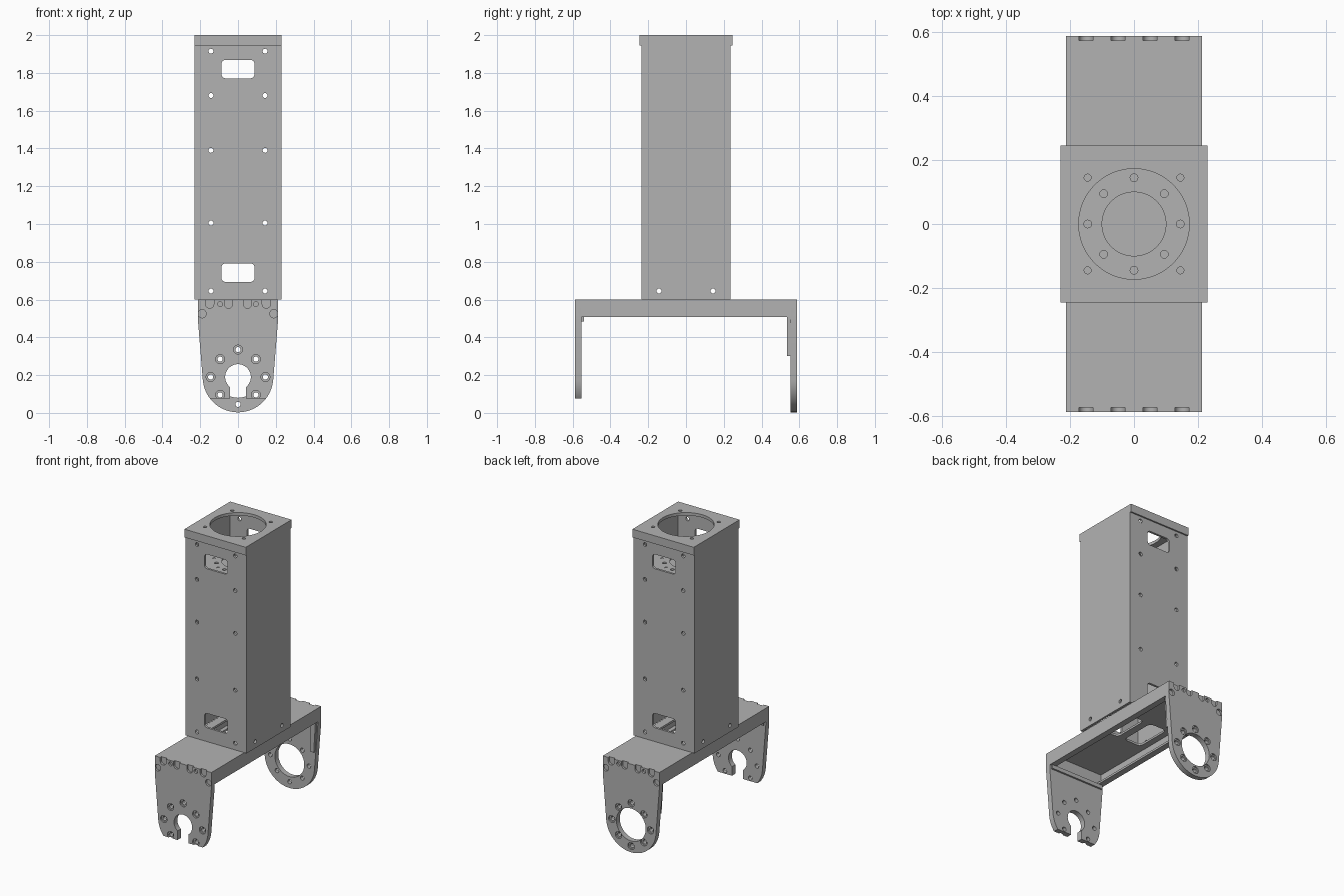
import bpy, bmesh, math
from mathutils import Matrix, Vector

if "Cube" in bpy.data.objects:
    bpy.data.objects.remove(bpy.data.objects["Cube"], do_unlink=True)

GREY = (0.45, 0.45, 0.45, 1)
mat = bpy.data.materials.new("machined grey")
mat.use_nodes = True
mat.diffuse_color = GREY
mat.node_tree.nodes["Principled BSDF"].inputs["Base Color"].default_value = GREY


def box(bm, x0, x1, y0, y1, z0, z1):
    m = Matrix.Translation(((x0 + x1) / 2, (y0 + y1) / 2, (z0 + z1) / 2))
    bmesh.ops.create_cube(bm, size=1, matrix=m @ Matrix.Diagonal((x1 - x0, y1 - y0, z1 - z0, 1)))


def rod(bm, axis, centre, r, length, n=20):
    rot = Vector((0, 0, 1)).rotation_difference(Vector(axis)).to_matrix().to_4x4()
    bmesh.ops.create_cone(bm, cap_ends=True, segments=n, radius1=r, radius2=r,
                          depth=length, matrix=Matrix.Translation(centre) @ rot)


def prism(bm, pts, direction):
    """Extrude a closed outline of 3D points along a direction."""
    f = bm.faces.new([bm.verts.new(p) for p in pts])
    g = bmesh.ops.extrude_face_region(bm, geom=[f])
    bmesh.ops.translate(bm, vec=direction, verts=[v for v in g["geom"] if isinstance(v, bmesh.types.BMVert)])
    bmesh.ops.recalc_face_normals(bm, faces=bm.faces[:])


def rounded(w, h, r):
    """Rounded rectangle outline, centred, as 2D points."""
    out = []
    for k, (sx, sy) in enumerate(((1, 1), (-1, 1), (-1, -1), (1, -1))):
        for i in range(6):
            a = math.pi / 2 * (k + i / 5)
            out.append((sx * (w / 2 - r) + r * math.cos(a), sy * (h / 2 - r) + r * math.sin(a)))
    return out


def make(name, bm):
    me = bpy.data.meshes.new(name)
    bm.to_mesh(me)
    bm.free()
    ob = bpy.data.objects.new(name, me)
    bpy.context.collection.objects.link(ob)
    me.materials.append(mat)
    return ob


def finish(ob, *cutter_meshes):
    """Cut each bmesh out of the part, then shade it."""
    bpy.context.view_layer.objects.active = ob
    for bm in cutter_meshes:
        cutter = make("cutter", bm)
        mod = ob.modifiers.new("cut", "BOOLEAN")
        mod.operation, mod.solver, mod.use_self = "DIFFERENCE", "EXACT", True
        mod.object = cutter
        bpy.ops.object.modifier_apply(modifier=mod.name)
        bpy.data.objects.remove(cutter, do_unlink=True)
    bpy.ops.object.select_all(action="DESELECT")
    ob.select_set(True)
    bpy.ops.object.shade_smooth_by_angle(angle=math.radians(30))


# Hollow square column with two windows and screw holes through front and back
bm = bmesh.new()
box(bm, -0.23, 0.23, -0.235, 0.235, 0.6, 1.985)
column = make("column", bm)
core, holes = bmesh.new(), bmesh.new()
box(core, -0.215, 0.215, -0.22, 0.22, 0.5, 2.1)
for z in (1.82, 0.742):
    prism(holes, [(x, -0.4, z + h) for x, h in rounded(0.175, 0.098, 0.022)], (0, 0.8, 0))
for x in (-0.143, 0.143):
    for z in (1.915, 1.68, 1.39, 1.005, 0.645):
        rod(holes, (0, 1, 0), (x, 0, z), 0.013, 0.8)
    rod(holes, (1, 0, 0), (0, x, 0.645), 0.013, 0.8)
finish(column, core, holes)

# Top cap with a round opening and folded front and back lips
bm = bmesh.new()
box(bm, -0.23, 0.23, -0.245, 0.245, 1.945, 2)
cap = make("top_cap", bm)
inner, holes = bmesh.new(), bmesh.new()
box(inner, -0.4, 0.4, -0.234, 0.234, 1.9, 1.98)
rod(holes, (0, 0, 1), (0, 0, 2), 0.173, 0.2, 64)
for x in (-0.145, 0.145):
    for y in (-0.145, 0.145):
        rod(holes, (0, 0, 1), (x, y, 2), 0.011, 0.2)
finish(cap, inner, holes)

# Mounting plate inside the column, with a shallow round recess
bm = bmesh.new()
box(bm, -0.218, 0.218, -0.223, 0.223, 1.72, 1.75)
plate = make("mounting_plate", bm)
holes = bmesh.new()
rod(holes, (0, 0, 1), (0, 0, 1.75), 0.1, 0.012, 48)
for i in range(8):
    a = i * math.pi / 4
    r = 0.134 if i % 2 else 0.145
    rod(holes, (0, 0, 1), (r * math.cos(a), r * math.sin(a), 1.75), 0.012, 0.03)
for s in (-1, 1):
    for t in (-1, 1):
        rod(holes, (0, 0, 1), (s * 0.145, t * 0.048, 1.75), 0.009, 0.006)
        rod(holes, (0, 0, 1), (s * 0.048, t * 0.145, 1.75), 0.009, 0.006)
finish(plate, holes)

# Lipped channel beam with two slots under the column
bm = bmesh.new()
half = [(0.17, 0.508), (0.212, 0.508), (0.212, 0.6)]
inside = [(0.198, 0.586), (0.198, 0.522), (0.17, 0.522)]
section = half + [(-x, z) for x, z in reversed(half)]
section += [(-x, z) for x, z in reversed(inside)] + inside
prism(bm, [(x, -0.556, z) for x, z in section], (0, 1.108, 0))
beam = make("channel_beam", bm)
slots = bmesh.new()
for s in (-1, 1):
    prism(slots, [(s * 0.09 + x, y, 0.56) for x, y in rounded(0.13, 0.25, 0.03)], (0, 0, 0.1))
finish(beam, slots)

# End brackets: front one has an open keyhole, back one a full round bore
CZ, R = 0.19, 0.187


def bracket(name, side, bottom):
    y_out, y_in = side * 0.588, side * 0.552
    bm = bmesh.new()
    arc = [(R * math.cos(a), CZ + R * math.sin(a))
           for a in (math.radians(-5 - 170 * i / 40) for i in range(41))]
    outline = [(-0.212, 0.49), (-0.212, 0.6), (0.212, 0.6), (0.212, 0.49)] + arc
    prism(bm, [(x, y_out, z) for x, z in outline], (0, y_in - y_out, 0))
    ob = make(name, bm)

    trim, holes, pockets = bmesh.new(), bmesh.new(), bmesh.new()
    if bottom > 0:
        box(trim, -0.4, 0.4, y_out - 0.2, y_out + 0.2, -0.2, bottom)
        box(holes, -0.042, 0.042, y_out - 0.2, y_out + 0.2, -0.1, CZ)
        rod(holes, (0, 1, 0), (0, y_out, CZ), 0.068, 0.4, 48)
    else:
        rod(holes, (0, 1, 0), (0, y_out, CZ), 0.11, 0.4, 64)
    # bolt circle
    for i in range(8):
        a = i * math.pi / 4
        r = 0.134 if i % 2 else 0.145
        if bottom > 0 and i == 6:
            continue
        p = (r * math.cos(a), y_out, CZ + r * math.sin(a))
        rod(holes, (0, 1, 0), p, 0.014, 0.4)
        rod(pockets, (0, 1, 0), p, 0.024, 0.02)
    # fixing screws and scallops on the top edge
    for s in (-1, 1):
        for x, z, r in ((0.15, 0.576, 0.022), (0.095, 0.576, 0.013),
                        (0.05, 0.576, 0.022), (0.19, 0.525, 0.022)):
            rod(pockets, (0, 1, 0), (s * x, y_out, z), r, 0.028)
            if r > 0.02 and z > 0.55:
                box(pockets, s * x - 0.022, s * x + 0.022, y_out - 0.014, y_out + 0.014, z, 0.65)
    finish(ob, *([trim] if bottom > 0 else []), holes, pockets)


bracket("front_bracket", -1, 0.075)
bracket("back_bracket", 1, 0)

# Inner stiffeners behind the brackets
bm = bmesh.new()
for s in (-1, 1):
    prism(bm, [(s * x, 0.536, z) for x, z in ((0.165, 0.51), (0.205, 0.51), (0.192, 0.3), (0.17, 0.3))],
          (0, 0.018, 0))
box(bm, -0.17, 0.17, 0.536, 0.554, 0.485, 0.51)
finish(make("back_stiffener", bm))
bm = bmesh.new()
box(bm, -0.2, 0.2, -0.554, -0.54, 0.483, 0.51)
finish(make("front_stiffener", bm))
